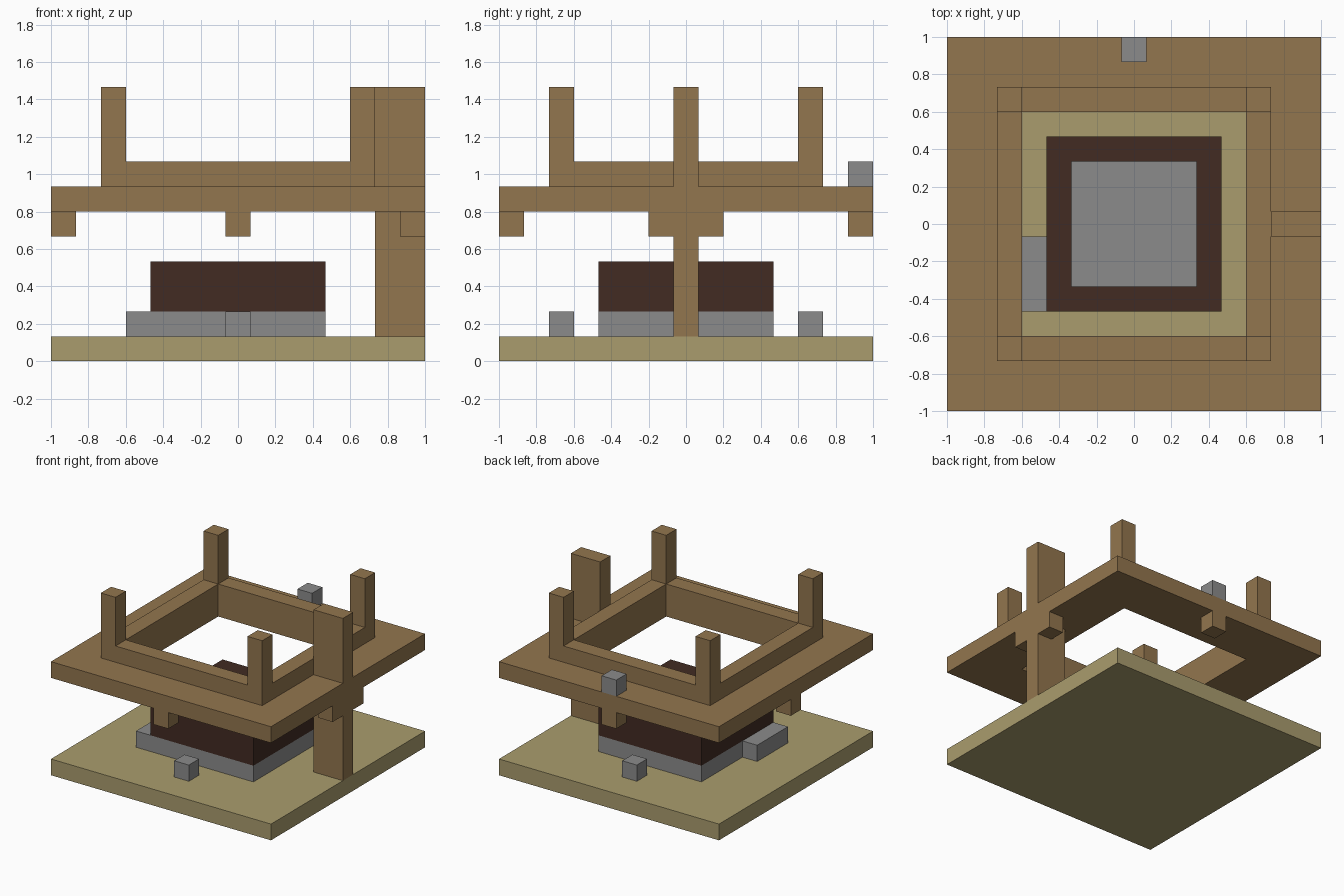
import bpy
import bmesh
from mathutils import Matrix, Vector

U = 2 / 15  # building module: the base is 15 modules wide

cube = bpy.data.objects.get("Cube")
if cube:
    bpy.data.objects.remove(cube, do_unlink=True)


def material(name, rgb):
    mat = bpy.data.materials.new(name)
    mat.use_nodes = True
    mat.diffuse_color = (*rgb, 1)
    mat.node_tree.nodes["Principled BSDF"].inputs["Base Color"].default_value = (*rgb, 1)
    return mat


sand = material("sand", (0.40, 0.335, 0.155))
stone = material("grey stone", (0.26, 0.26, 0.26))
wood = material("brown wood", (0.29, 0.18, 0.077))
dark = material("dark brown", (0.054, 0.024, 0.016))


def finish(name, bm, mat):
    bmesh.ops.recalc_face_normals(bm, faces=bm.faces)
    mesh = bpy.data.meshes.new(name)
    bm.to_mesh(mesh)
    bm.free()
    mesh.materials.append(mat)
    bpy.context.collection.objects.link(bpy.data.objects.new(name, mesh))


def box(name, mat, center, size, bottom):
    """Box from plan centre, size and bottom height, all in modules."""
    bm = bmesh.new()
    place = Vector((center[0], center[1], bottom + size[2] / 2)) * U
    bmesh.ops.create_cube(bm, size=1, matrix=Matrix.Translation(place)
                          @ Matrix.Diagonal((*(Vector(size) * U), 1)))
    finish(name, bm, mat)


def ring(name, mat, outer, inner, bottom, top):
    """Square frame: a rectangular profile carried round four corners."""
    bm = bmesh.new()
    profile = [(outer, bottom), (outer, top), (inner, top), (inner, bottom)]
    corners = [(1, 1), (-1, 1), (-1, -1), (1, -1)]
    loops = [[bm.verts.new(Vector((cx * r, cy * r, z)) * U) for r, z in profile]
             for cx, cy in corners]
    for i in range(4):
        a, b = loops[i - 1], loops[i]
        for j in range(4):
            bm.faces.new((a[j - 1], a[j], b[j], b[j - 1]))
    finish(name, bm, mat)


# Ground slab and stone footing with a side step
box("base_slab", sand, (0, 0), (15, 15, 1), 0)
box("stone_plinth", stone, (0, 0), (7, 7, 1), 1)
box("side_step", stone, (-4, -2), (1, 3, 1), 1)

# Hollow dark basin wall on the plinth
ring("basin_wall", dark, 3.5, 2.5, 2, 4)

# Raised wooden deck with its inner rim
ring("deck", wood, 7.5, 4.5, 6, 7)
ring("deck_rim", wood, 5.5, 4.5, 7, 8)

# Corner posts on the rim
for sx, side in ((-1, "right"), (1, "left")):
    for sy, end in ((-1, "front"), (1, "back")):
        box(f"{end}_{side}_post", wood, (5 * sx, 5 * sy), (1, 1, 3), 8)

# Tall pillar through the deck, with a bracket on each side
box("pillar", wood, (6.5, 0), (2, 1, 10), 1)
for sy, end in ((-1, "front"), (1, "back")):
    box(f"{end}_pillar_bracket", wood, (7, sy), (1, 1, 1), 5)

# Blocks hanging under the other three deck edges
for name, spot in (("front", (0, -7)), ("back", (0, 7)), ("right", (-7, 0))):
    box(f"{name}_hanging_block", wood, spot, (1, 1, 1), 5)

# Loose stone blocks on the ground and on the deck
box("front_ground_stone", stone, (0, -5), (1, 1, 1), 1)
box("back_ground_stone", stone, (0, 5), (1, 1, 1), 1)
box("deck_stone", stone, (0, 7), (1, 1, 1), 7)
